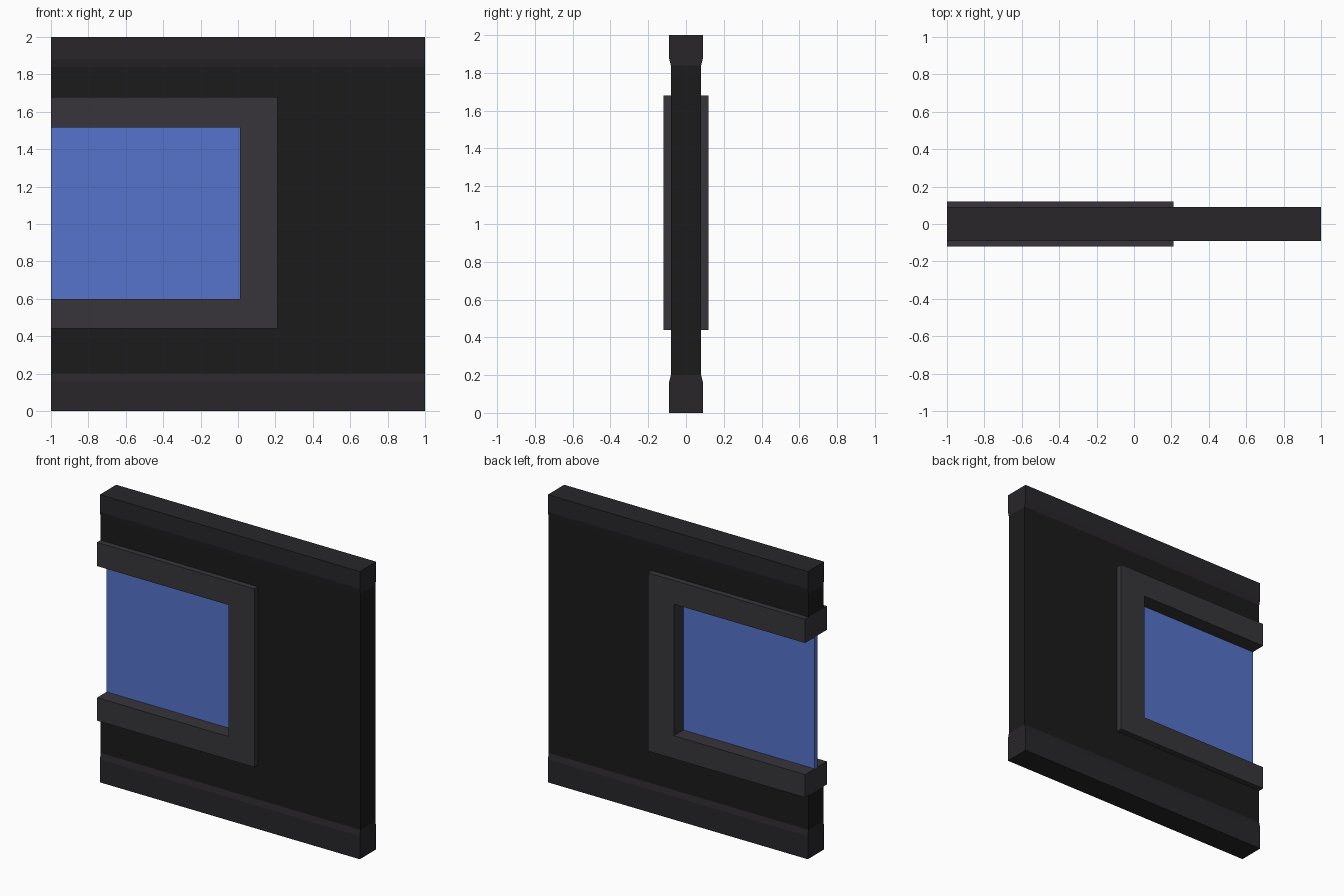
import bpy, bmesh
from mathutils import Vector

if "Cube" in bpy.data.objects:
    bpy.data.objects.remove(bpy.data.objects["Cube"])


def material(name, rgb):
    m = bpy.data.materials.new(name)
    m.diffuse_color = (*rgb, 1)
    m.use_nodes = True
    m.node_tree.nodes["Principled BSDF"].inputs["Base Color"].default_value = m.diffuse_color
    return m


def prism(name, points, offset, mat):
    """Fill a closed profile and extrude it by an offset vector."""
    bm = bmesh.new()
    face = bm.faces.new([bm.verts.new(p) for p in points])
    new = bmesh.ops.extrude_face_region(bm, geom=[face])["geom"]
    bmesh.ops.translate(bm, vec=Vector(offset),
                        verts=[v for v in new if isinstance(v, bmesh.types.BMVert)])
    bmesh.ops.recalc_face_normals(bm, faces=bm.faces)
    mesh = bpy.data.meshes.new(name)
    bm.to_mesh(mesh)
    bm.free()
    mesh.materials.append(mat)
    ob = bpy.data.objects.new(name, mesh)
    bpy.context.collection.objects.link(ob)
    return ob


def c_shape(name, outer, inner, half, mat):
    """Panel open on the left edge: outer and inner are (right x, bottom z, top z)."""
    (xo, bo, to), (xi, bi, ti) = outer, inner
    outline = [(-1, bo), (xo, bo), (xo, to), (-1, to),
               (-1, ti), (xi, ti), (xi, bi), (-1, bi)]
    return prism(name, [(x, -half, z) for x, z in outline], (0, 2 * half, 0), mat)


wall_mat = material("wall_black", (0.011, 0.011, 0.011))
trim_mat = material("trim_dark", (0.021, 0.019, 0.022))
frame_mat = material("frame_grey", (0.038, 0.035, 0.041))
glass_mat = material("glass_blue", (0.09, 0.175, 0.6))

# Opening sizes: wall cut-out matches the frame outside, glass fills the frame
frame_outer = (0.21, 0.44, 1.68)
frame_inner = (0.01, 0.60, 1.515)

# Wall and window frame
c_shape("wall_panel", (1, 0.2, 1.84), frame_outer, 0.08, wall_mat)
c_shape("window_frame", frame_outer, frame_inner, 0.12, frame_mat)

# Glass pane
x, b, t = frame_inner
prism("window_glass", [(-1, -0.015, b), (x, -0.015, b), (x, -0.015, t), (-1, -0.015, t)],
      (0, 0.03, 0), glass_mat)

# Chamfered rails along the bottom and top
for name, edge, shoulder, neck in (("bottom_rail", 0, 0.16, 0.2),
                                   ("top_rail", 2, 1.88, 1.84)):
    side = [(0.09, edge), (0.09, shoulder), (0.08, neck)]
    profile = side + [(-y, z) for y, z in reversed(side)]
    prism(name, [(-1, y, z) for y, z in profile], (2, 0, 0), trim_mat)
